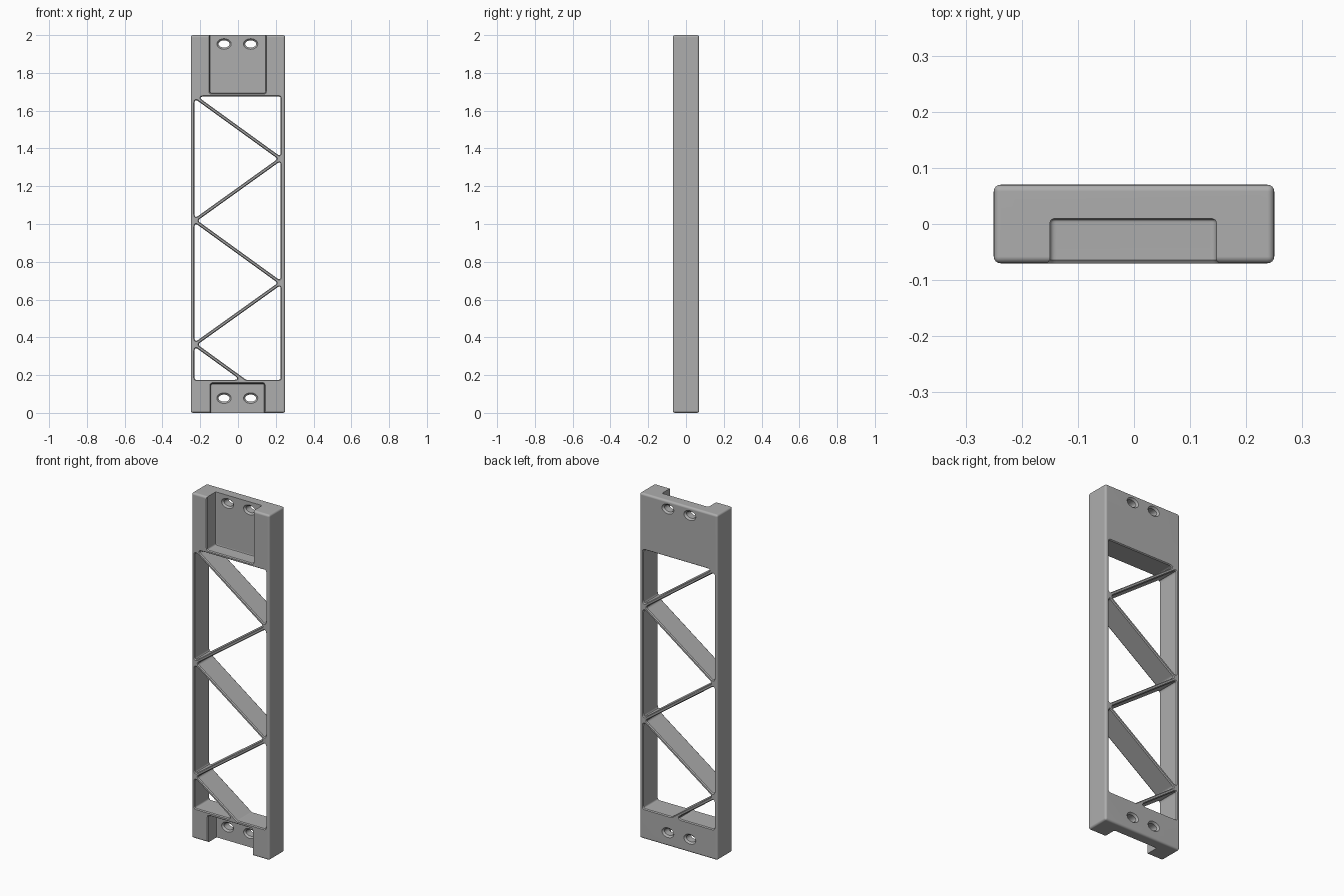
import bpy, bmesh, math
from mathutils import Vector

cube = bpy.data.objects.get("Cube")
if cube:
    bpy.data.objects.remove(cube, do_unlink=True)

grey = bpy.data.materials.new("plain grey")
grey.use_nodes = True
colour = (0.42, 0.42, 0.42, 1)
grey.diffuse_color = colour
grey.node_tree.nodes["Principled BSDF"].inputs["Base Color"].default_value = colour

HALF_W, HALF_D, HEIGHT = 0.25, 0.07, 2.0


def make_object(name, bm):
    bmesh.ops.recalc_face_normals(bm, faces=bm.faces)
    mesh = bpy.data.meshes.new(name)
    bm.to_mesh(mesh)
    bm.free()
    mesh.materials.append(grey)
    obj = bpy.data.objects.new(name, mesh)
    bpy.context.collection.objects.link(obj)
    return obj


def rounded(corners, radius, steps=6):
    """Outline with each corner replaced by a tangent curve."""
    pts = [Vector(c) for c in corners]
    out = []
    for i, p in enumerate(pts):
        a = (pts[i - 1] - p).normalized()
        b = (pts[(i + 1) % len(pts)] - p).normalized()
        cut = radius / math.tan(a.angle(b) / 2)
        for k in range(steps + 1):
            t = k / steps
            out.append(p + a * cut * (1 - t) ** 2 + b * cut * t ** 2)
    return out


def ellipse(cx, cz, rx, rz, steps=32):
    angles = [2 * math.pi * k / steps for k in range(steps)]
    return [Vector((cx + rx * math.cos(a), cz + rz * math.sin(a))) for a in angles]


def grown(outline, amount):
    """Offset an outline outward."""
    n = len(outline)
    area = sum(outline[i - 1].cross(outline[i]) for i in range(n))
    side = 1 if area > 0 else -1
    out = []
    for i, p in enumerate(outline):
        u = (p - outline[i - 1]).normalized()
        v = (outline[(i + 1) % n] - p).normalized()
        t = (u + v).normalized()
        out.append(p + Vector((t.y, -t.x)) * side * amount)
    return out


def carve(body, outline, layers):
    """Subtract a prism along y; each layer is (y, outward growth)."""
    bm = bmesh.new()
    rings = [[bm.verts.new((p.x, y, p.y)) for p in grown(outline, g)] for y, g in layers]
    n = len(outline)
    for a, b in zip(rings, rings[1:]):
        for i in range(n):
            bm.faces.new((a[i - 1], a[i], b[i], b[i - 1]))
    bm.faces.new(rings[0])
    bm.faces.new(rings[-1])
    cutter = make_object("cutter", bm)
    cutter.hide_render = True
    mod = body.modifiers.new("carve", 'BOOLEAN')
    mod.operation = 'DIFFERENCE'
    mod.solver = 'EXACT'
    mod.object = cutter
    bpy.ops.object.modifier_apply(modifier=mod.name)
    bpy.data.objects.remove(cutter, do_unlink=True)


# Solid block with rounded outer edges
bm = bmesh.new()
bmesh.ops.create_cube(bm, size=1)
bmesh.ops.scale(bm, vec=(2 * HALF_W, 2 * HALF_D, HEIGHT), verts=bm.verts)
bmesh.ops.translate(bm, vec=(0, 0, HEIGHT / 2), verts=bm.verts)
bmesh.ops.bevel(bm, geom=bm.edges[:], offset=0.012, segments=4, profile=0.5, affect='EDGES')
body = make_object("truss_frame", bm)
bpy.context.view_layer.objects.active = body
body.select_set(True)

# Openings between the zigzag struts
L, R, TOP, BOTTOM = -0.23, 0.226, 1.675, 0.175
nodes = [1.675, 1.345, 1.018, 0.688, 0.362]
slope = 0.725
half = 0.011          # half strut height, measured vertically
tip = half / slope
foot = L + (nodes[4] - BOTTOM) / slope
openings = [
    [(L + tip, TOP), (R, TOP), (R, nodes[1] + half)],
    [(L, nodes[0] - half), (R - tip, nodes[1]), (L, nodes[2] + half)],
    [(R, nodes[1] - half), (L + tip, nodes[2]), (R, nodes[3] + half)],
    [(L, nodes[2] - half), (R - tip, nodes[3]), (L, nodes[4] + half)],
    [(R, nodes[3] - half), (L + tip, nodes[4]), (foot + tip, BOTTOM), (R, BOTTOM)],
    [(L, nodes[4] - half), (foot - tip, BOTTOM), (L, BOTTOM)],
]
through = [(-0.08, 0.012), (-0.064, 0), (0.064, 0), (0.08, 0.012)]
for corners in openings:
    carve(body, rounded(corners, 0.012), through)

# Recesses in the front of both end blocks
pocket = [(-0.08, 0.012), (-0.064, 0), (0.002, 0), (0.007, -0.002), (0.01, -0.008)]
for x0, x1, z0, z1 in ((-0.15, 0.147, 1.692, 2.1), (-0.144, 0.14, -0.1, 0.156)):
    carve(body, rounded([(x0, z0), (x1, z0), (x1, z1), (x0, z1)], 0.012), pocket)

# Countersunk oval holes
bore = [(0, 0.018), (0.02, 0), (0.06, 0), (0.08, 0.018)]
for z in (0.078, 1.953):
    for x in (-0.074, 0.067):
        carve(body, ellipse(x, z, 0.029, 0.019), bore)

# Smooth rounded edges, keep flat faces flat
bpy.ops.object.shade_smooth_by_angle(angle=math.radians(30))
normals = body.modifiers.new("flat_faces", 'WEIGHTED_NORMAL')
normals.keep_sharp = True
